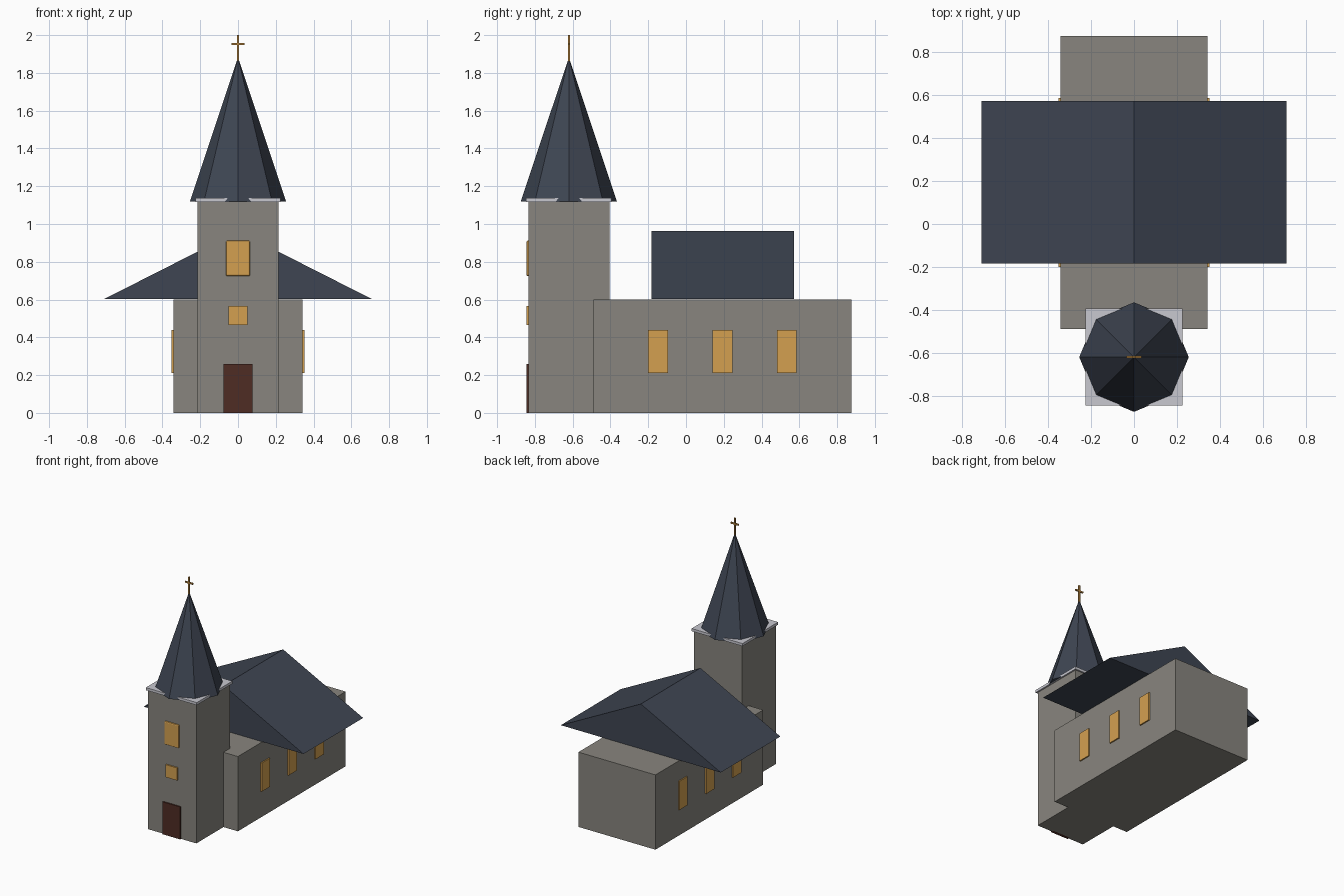
import bpy
from math import pi

cube = bpy.data.objects.get("Cube")
if cube:
    bpy.data.objects.remove(cube, do_unlink=True)


def material(name, rgb):
    """Flat colour from sRGB bytes, stored as linear values."""
    col = [((c / 255 + 0.055) / 1.055) ** 2.4 for c in rgb] + [1]
    m = bpy.data.materials.new(name)
    m.use_nodes = True
    m.diffuse_color = col
    bsdf = next(n for n in m.node_tree.nodes if n.type == 'BSDF_PRINCIPLED')
    bsdf.inputs["Base Color"].default_value = col
    return m


stone = material("stone", (136, 133, 126))
slate = material("slate", (62, 69, 82))
glow = material("window_glow", (212, 160, 80))
wood = material("door_wood", (78, 44, 36))
trim = material("trim", (200, 200, 208))
brass = material("brass", (184, 134, 62))


def box(name, mat, x, y, z):
    """Box spanning the given (low, high) ranges."""
    spans = (x, y, z)
    bpy.ops.mesh.primitive_cube_add(size=1, location=[(a + b) / 2 for a, b in spans])
    ob = bpy.context.object
    ob.name = name
    for v in ob.data.vertices:
        for i, (a, b) in enumerate(spans):
            v.co[i] *= b - a
    ob.data.materials.append(mat)
    return ob


def centred(half, middle=0):
    return (middle - half, middle + half)


TOWER_Y = -0.62
NAVE_Y = 0.193
FRONT = (-0.845, -0.82)

# Walls
box("nave", stone, centred(0.342), centred(0.683, NAVE_Y), (0, 0.6))
box("tower", stone, centred(0.214), centred(0.214, TOWER_Y), (0, 1.12))
box("tower_cornice", trim, centred(0.226), centred(0.226, TOWER_Y), (1.117, 1.138))

# Gabled roof: a triangular profile swept along y
y0, y1 = -0.183, 0.573
profile = [(-0.71, 0.602), (0.71, 0.602), (0, 0.962)]
verts = [(x, y, z) for y in (y0, y1) for x, z in profile]
mesh = bpy.data.meshes.new("nave_roof")
mesh.from_pydata(verts, [], [(0, 1, 2), (5, 4, 3), (0, 3, 4, 1), (1, 4, 5, 2), (2, 5, 3, 0)])
mesh.materials.append(slate)
bpy.context.collection.objects.link(bpy.data.objects.new("nave_roof", mesh))

# Eight-sided spire
bpy.ops.mesh.primitive_cone_add(vertices=8, radius1=0.255, radius2=0, depth=0.764,
                                location=(0, TOWER_Y, 1.5))
spire = bpy.context.object
spire.name = "spire"
spire.data.materials.append(slate)

# Cross on the spire
box("cross_post", brass, centred(0.006), centred(0.005, TOWER_Y), (1.86, 2))
box("cross_arm", brass, centred(0.035), centred(0.005, TOWER_Y), (1.947, 1.959))

# Tower front openings
box("door", wood, centred(0.078), FRONT, (0, 0.26))
box("lower_tower_window", glow, centred(0.051), FRONT, (0.465, 0.566))
upper = box("upper_tower_window", glow, centred(0.064), FRONT, (0.724, 0.912))
bevel = upper.modifiers.new("soft_corners", 'BEVEL')
bevel.width = 0.008
bevel.segments = 2

# Three nave windows on each side
for side, s in (("left", 1), ("right", -1)):
    for i in (-1, 0, 1):
        box(f"nave_window_{side}_{i + 2}", glow, centred(0.015, s * 0.337),
            centred(0.052, NAVE_Y + i * 0.341), (0.21, 0.44))
